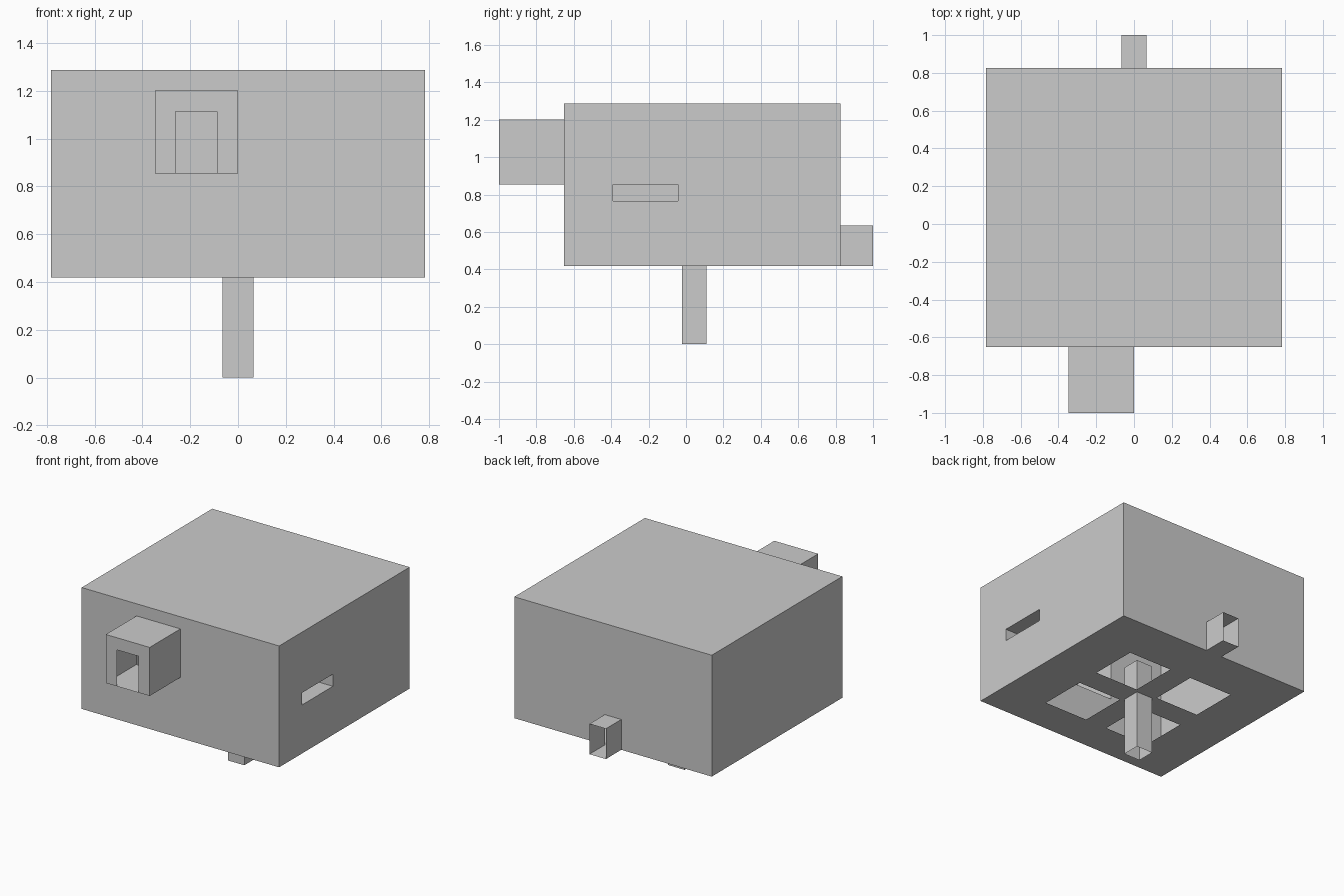
import bpy

if "Cube" in bpy.data.objects:
    bpy.data.objects.remove(bpy.data.objects["Cube"])

U = 2 / 23                      # module the whole model is based on
Y0, Z0 = U / 2, 0.418           # post axis and floor height
POST = 0.418 / U                # post length below the floor, in modules


def panel(faces, axis, pos, rect, holes=()):
    """Thin flat wall normal to axis (0,1,2), with rectangular holes; rect = a0,a1,b0,b1."""
    rs = [rect, *holes]
    aa = sorted({v for r in rs for v in r[:2]})
    bb = sorted({v for r in rs for v in r[2:]})
    for a0, a1 in zip(aa, aa[1:]):
        for b0, b1 in zip(bb, bb[1:]):
            ca, cb = (a0 + a1) / 2, (b0 + b1) / 2
            if any(h[0] < ca < h[1] and h[2] < cb < h[3] for h in holes):
                continue
            quad = []
            for p in ((a0, b0), (a1, b0), (a1, b1), (a0, b1)):
                co = list(p)
                co.insert(axis, pos)
                quad.append(tuple(co))
            faces.append(quad)


def shell(name, x, y, z, holes=None, skip=(), inward=False):
    """Thin-walled box; holes and skipped sides are keyed by side, e.g. '-y'."""
    holes = holes or {}
    mesh = bpy.data.meshes.new(name)
    verts, polys = {}, []
    dims = (x, y, z)
    for axis in range(3):
        u, v = [dims[i] for i in range(3) if i != axis]
        for end in range(2):
            side = "-+"[end] + "xyz"[axis]
            if side in skip:
                continue
            quads = []
            panel(quads, axis, dims[axis][end], (*u, *v), holes.get(side, ()))
            flip = (end == 0) != (axis == 1)
            for q in quads:
                ids = [verts.setdefault(c, len(verts)) for c in q]
                polys.append(ids[::-1] if flip != inward else ids)
    pts = [(c[0] * U, c[1] * U + Y0, c[2] * U + Z0) for c in verts]
    mesh.from_pydata(pts, [], polys)
    ob = bpy.data.objects.new(name, mesh)
    bpy.context.collection.objects.link(ob)
    return ob


# Hollow body: four floor openings, side slot, front and back passages
spans = ((-5, -1), (1, 5))
floor_holes = [(*a, *b) for a in spans for b in spans]
shell("body", (-9, 9), (-8, 9), (0, 10), {
    "-z": floor_holes,
    "+x": [(-5, -1, 4, 5)],
    "-y": [(-4, 0, 5, 9)],
    "+y": [(-0.75, 0.75, 0, 2.5)],
})

# Front porch with a doorway in its front wall
shell("front_porch", (-4, 0), (-12, -8), (5, 9),
      {"-y": [(-3, -1, 5, 8)]}, skip=("+y",))

# Small open duct at the back
shell("back_duct", (-0.75, 0.75), (9, 11), (0, 2.5), skip=("-y", "+y"))

# Recess behind the side slot
shell("slot_recess", (6.5, 9), (-5, -1), (4, 5), skip=("+x",), inward=True)

# Hollow post passing through the floor, open at the bottom
shell("centre_post", (-0.75, 0.75), (-0.75, 0.75), (-POST, 2.8), skip=("-z",))
